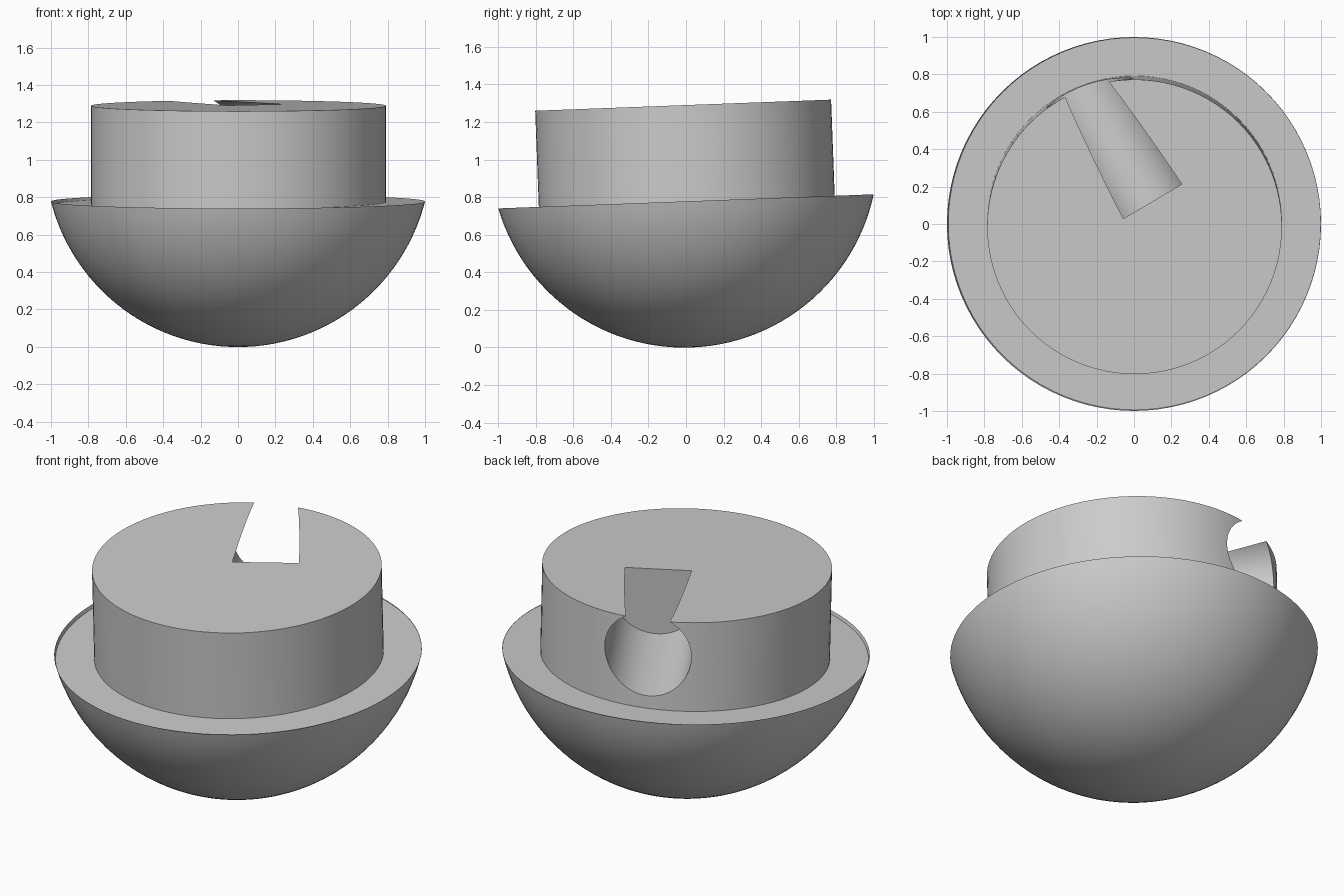
import bpy
import bmesh
from math import radians, cos, sin, sqrt
from mathutils import Matrix, Vector

cube = bpy.data.objects.get("Cube")
if cube:
    bpy.data.objects.remove(cube, do_unlink=True)

RIM_Z = 0.7775      # height of the rim centre
DEPTH = 0.2535      # sphere centre above the rim plane
TILT = Matrix.Translation((0, 0, RIM_Z)) @ Matrix.Rotation(radians(2.15), 4, "X")

grey = bpy.data.materials.new("plain grey")
grey.use_nodes = True
grey.diffuse_color = (0.6, 0.6, 0.6, 1)
grey.node_tree.nodes["Principled BSDF"].inputs["Base Color"].default_value = (0.6, 0.6, 0.6, 1)


def add_object(name, bm, matrix):
    """Bake the matrix into the mesh and link it as a new object."""
    bm.transform(matrix)
    mesh = bpy.data.meshes.new(name)
    bm.to_mesh(mesh)
    bm.free()
    mesh.materials.append(grey)
    obj = bpy.data.objects.new(name, mesh)
    bpy.context.collection.objects.link(obj)
    return obj


def activate(obj):
    bpy.ops.object.select_all(action="DESELECT")
    obj.select_set(True)
    bpy.context.view_layer.objects.active = obj


def cylinder(radius, low, high):
    bm = bmesh.new()
    bmesh.ops.create_cone(bm, cap_ends=True, segments=96, radius1=radius, radius2=radius,
                          depth=high - low, matrix=Matrix.Translation((0, 0, (low + high) / 2)))
    return bm


# Rounded bowl: a sphere cut off below its middle
bm = bmesh.new()
bmesh.ops.create_uvsphere(bm, u_segments=96, v_segments=64, radius=sqrt(1 + DEPTH ** 2))
bmesh.ops.bisect_plane(bm, geom=bm.verts[:] + bm.edges[:] + bm.faces[:],
                       plane_co=(0, 0, -DEPTH), plane_no=(0, 0, 1), clear_outer=True)
bowl = add_object("bowl", bm, TILT @ Matrix.Translation((0, 0, DEPTH)))

# Flat floor just inside the rim, a little lower on one side
bm = bmesh.new()
bmesh.ops.create_circle(bm, cap_ends=True, segments=96, radius=0.996)
lean = Matrix.Rotation(radians(-0.6), 4, Vector((-0.4, 0.92, 0)))
if (lean @ Vector((-1, 0, 0))).z > 0:
    lean.invert()
floor = add_object("bowl_floor", bm, TILT @ Matrix.Translation((0.003, 0.001, -0.011)) @ lean)

# Raised round drum
drum = add_object("drum", cylinder(0.788, -0.04, 0.512),
                  TILT @ Matrix.Translation((0.003, 0.004, 0)))

# Round bore that breaks through the top and the back of the drum
heading, drop = radians(120.5), radians(2.3)
axis = Vector((cos(heading) * cos(drop), sin(heading) * cos(drop), -sin(drop)))
cutter = add_object("bore_cutter", cylinder(0.24, 0, 1.2),
                    Matrix.Translation((0.105, 0.117, 1.138))
                    @ axis.to_track_quat("Z", "Y").to_matrix().to_4x4())
cutter.hide_render = True

activate(drum)
cut = drum.modifiers.new("bore", "BOOLEAN")
cut.operation = "DIFFERENCE"
cut.solver = "EXACT"
cut.object = cutter
bpy.ops.object.modifier_apply(modifier=cut.name)
bpy.data.objects.remove(cutter, do_unlink=True)

for obj in (bowl, drum):
    activate(obj)
    bpy.ops.object.shade_smooth_by_angle(angle=radians(30))
